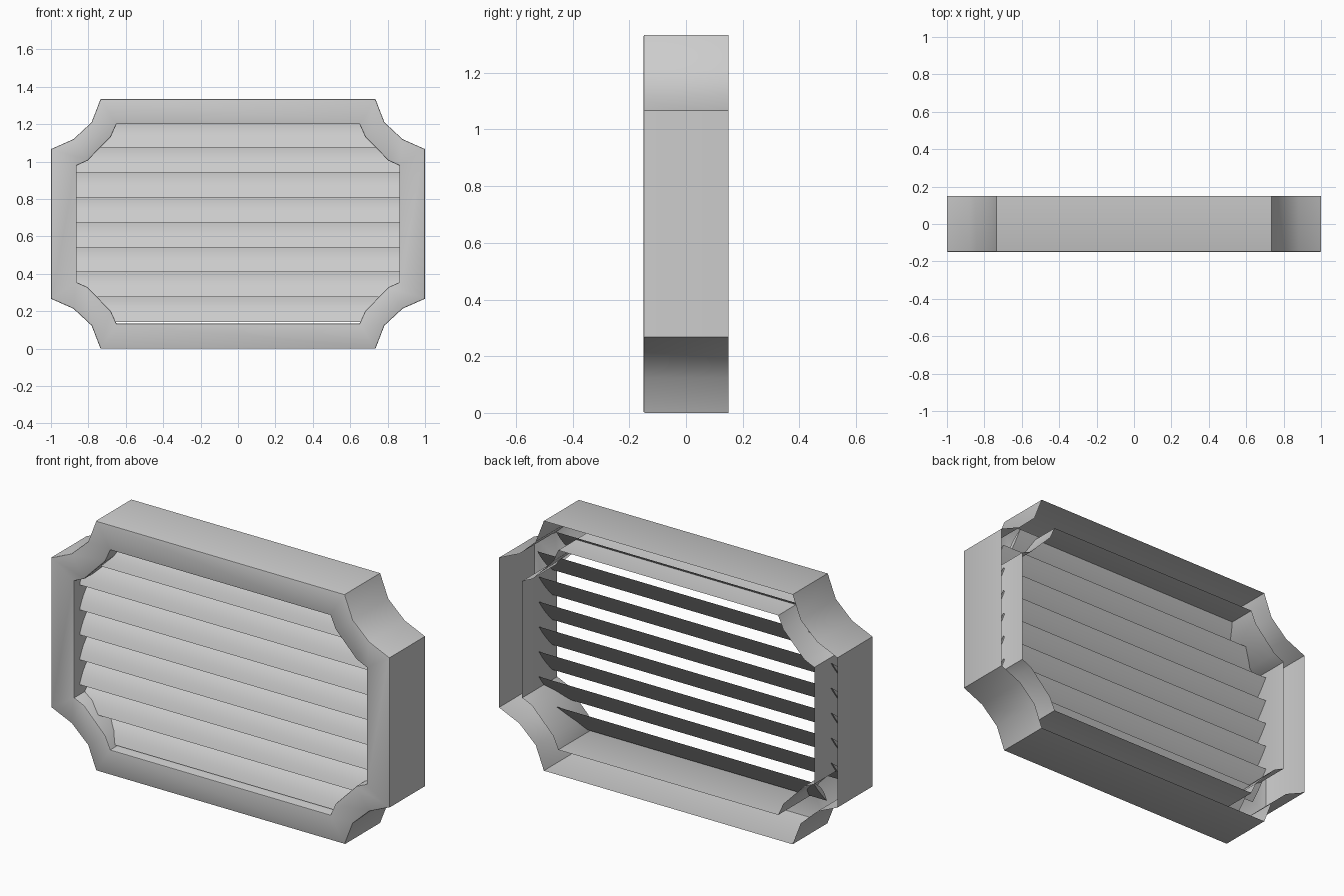
import bpy, bmesh, math

if "Cube" in bpy.data.objects:
    bpy.data.objects.remove(bpy.data.objects["Cube"])

CZ = 0.667  # height of the vent centre


def ring(quarter):
    """Mirror a quarter outline (x, z from centre) into a closed loop."""
    q = list(quarter)
    r = q[::-1]
    return (q + [(x, -z) for x, z in r] + [(-x, -z) for x, z in q]
            + [(-x, z) for x, z in r])


def finish(bm, name, angle=35):
    me = bpy.data.meshes.new(name)
    bm.to_mesh(me)
    bm.free()
    ob = bpy.data.objects.new(name, me)
    bpy.context.collection.objects.link(ob)
    bpy.ops.object.select_all(action='DESELECT')
    ob.select_set(True)
    bpy.context.view_layer.objects.active = ob
    bpy.ops.object.shade_smooth_by_angle(angle=math.radians(angle))
    return ob


# Frame: front ring with outer and inner walls, open at the back
outer = ring([(0.735, 0.667), (0.783, 0.543), (0.88, 0.453), (1.0, 0.40)])
inner = ring([(0.65, 0.533), (0.68, 0.466), (0.805, 0.338), (0.863, 0.312)])
bm = bmesh.new()
loops = [[bm.verts.new((x, y, CZ + z)) for x, z in pts]
         for pts, y in ((outer, 0.15), (outer, -0.15), (inner, -0.15), (inner, 0.15))]
n = len(outer)
for a, b in zip(loops, loops[1:]):
    for i in range(n):
        j = (i + 1) % n
        bm.faces.new((a[i], a[j], b[j], b[i]))
bmesh.ops.recalc_face_normals(bm, faces=bm.faces)
front_edges = []
for lp in loops[1:3]:
    for i in range(n):
        front_edges.append(bm.edges.get((lp[i], lp[(i + 1) % n])))
bmesh.ops.bevel(bm, geom=front_edges, offset=0.006, segments=2,
                profile=0.5, affect='EDGES')
finish(bm, "frame")


# Slats: thin curved blades, lower edge forward, running through the inner walls
def slat(index, half):
    z0 = 0.142 + 0.1333 * index
    p0, p1 = (-0.105, 0.0), (0.01, 0.14)
    dy, dz = p1[0] - p0[0], p1[1] - p0[1]
    length = math.hypot(dy, dz)
    ny, nz = -dz / length, dy / length
    steps = 8

    def point(t, bulge):
        h = bulge * math.sin(math.pi * t)
        return (p0[0] + dy * t + ny * h, z0 + p0[1] + dz * t + nz * h)

    profile = [point(i / steps, 0.017) for i in range(steps + 1)]
    profile += [point(i / steps, -0.005) for i in range(steps - 1, 0, -1)]
    bm = bmesh.new()
    left = [bm.verts.new((-half, y, z)) for y, z in profile]
    right = [bm.verts.new((half, y, z)) for y, z in profile]
    m = len(profile)
    for i in range(m):
        j = (i + 1) % m
        bm.faces.new((left[i], left[j], right[j], right[i]))
    bm.faces.new(left)
    bm.faces.new(right)
    bmesh.ops.recalc_face_normals(bm, faces=bm.faces)
    finish(bm, f"slat_{index + 1}", 30)


for k in range(8):
    slat(k, 0.76 if k in (0, 7) else 0.872)
